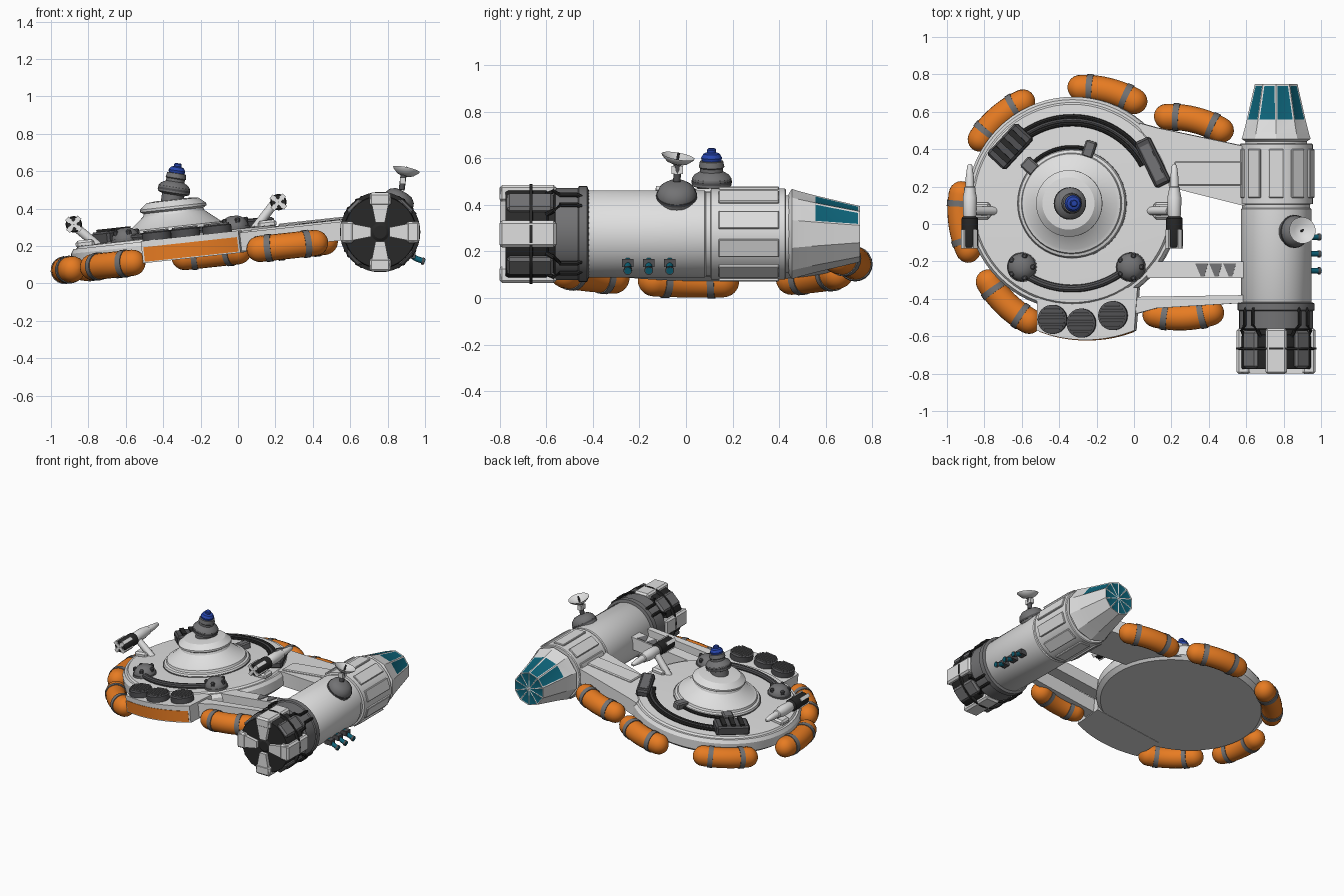
import bpy, bmesh, math
from math import sin, cos, pi, radians, sqrt
from mathutils import Matrix, Vector


def mat(name, r, g, b):
    m = bpy.data.materials.new(name)
    m.diffuse_color = (r, g, b, 1)
    return m


LIGHT = mat("light_grey", 0.74, 0.74, 0.74)
PALE = mat("pale_white", 0.85, 0.85, 0.85)
MID = mat("mid_grey", 0.17, 0.17, 0.175)
DARK = mat("dark_grey", 0.08, 0.08, 0.085)
BLACK = mat("near_black", 0.022, 0.022, 0.022)
ORANGE = mat("tank_orange", 0.80, 0.20, 0.016)
TEAL = mat("teal_glass", 0.004, 0.125, 0.19)
BLUE = mat("sensor_blue", 0.02, 0.06, 0.42)

I = Matrix.Identity(4)
TR, ROT = Matrix.Translation, Matrix.Rotation
T = TR((-0.33, 0.11, 0.255)) @ ROT(radians(-6.2), 4, 'Y')         # tilted saucer frame
P = TR((0.76, 0, 0.275)) @ ROT(radians(-90), 4, 'X')              # pod frame: local z runs to +y


def finish(name, bm, mats, M=I):
    bmesh.ops.recalc_face_normals(bm, faces=bm.faces)
    for f in bm.faces:
        f.smooth = True
    me = bpy.data.meshes.new(name)
    bm.to_mesh(me)
    bm.free()
    me.transform(M)
    me.set_sharp_from_angle(angle=radians(32))
    for m in (mats if isinstance(mats, list) else [mats]):
        me.materials.append(m)
    ob = bpy.data.objects.new(name, me)
    bpy.context.collection.objects.link(ob)
    return ob


def skin(bm, rings):
    vs = [[bm.verts.new(p) for p in r] for r in rings]
    n = len(vs[0])
    for a, b in zip(vs, vs[1:]):
        for i in range(n):
            bm.faces.new((a[i], a[(i + 1) % n], b[(i + 1) % n], b[i]))
    bm.faces.new(vs[0])
    bm.faces.new(vs[-1])


def lathe(name, prof, m, M=I, n=32):
    bm = bmesh.new()
    skin(bm, [[(r * cos(2 * pi * i / n), r * sin(2 * pi * i / n), z) for i in range(n)] for r, z in prof])
    return finish(name, bm, m, M)


def sweep(name, pts, radii, m, M=I, n=12):
    pts = [Vector(p) for p in pts]
    if not isinstance(radii, list):
        radii = [radii] * len(pts)
    rings = []
    for i, p in enumerate(pts):
        t = (pts[min(i + 1, len(pts) - 1)] - pts[max(i - 1, 0)]).normalized()
        u = t.cross(Vector((0, 0, 1)) if abs(t.z) < 0.9 else Vector((1, 0, 0))).normalized()
        w = t.cross(u)
        rings.append([p + radii[i] * (u * cos(2 * pi * k / n) + w * sin(2 * pi * k / n)) for k in range(n)])
    bm = bmesh.new()
    skin(bm, rings)
    return finish(name, bm, m, M)


def box(name, c, s, m, M=I, rz=0, bevel=0):
    bm = bmesh.new()
    bmesh.ops.create_cube(bm, size=1, matrix=Matrix.Diagonal((*s, 1)))
    if bevel:
        bmesh.ops.bevel(bm, geom=bm.edges[:], offset=bevel, segments=1, affect='EDGES')
    return finish(name, bm, m, M @ TR(c) @ ROT(rz, 4, 'Z'))


def prism(name, outline, z0, z1, m, M=I):
    bm = bmesh.new()
    skin(bm, [[(x, y, z) for x, y in outline] for z in (z0, z1)])
    return finish(name, bm, m, M)


def arc(r, a0, a1, z=0, n=24, c=(0, 0)):
    return [(c[0] + r * cos(radians(a0 + (a1 - a0) * i / n)), c[1] + r * sin(radians(a0 + (a1 - a0) * i / n)), z)
            for i in range(n + 1)]


def xy(pts):
    return [p[:2] for p in pts]


# saucer plate and stepped dome
lathe("saucer_plate", [(0.54, -0.125), (0.57, -0.10), (0.57, -0.035), (0.555, -0.012), (0.54, -0.012), (0.53, 0),
                       (0.31, 0.012)], LIGHT, T, 72)
lathe("saucer_dome", [(0.30, 0), (0.285, 0.03), (0.27, 0.035), (0.265, 0.05), (0.245, 0.055), (0.165, 0.12),
                      (0.16, 0.135), (0.178, 0.145), (0.178, 0.158), (0.14, 0.19), (0.09, 0.195)], LIGHT, T, 48)
lathe("dome_groove", [(0.295, 0), (0.295, 0.018), (0.28, 0.018)], MID, T, 48)

# front extension with orange panel and three slatted vents
prism("front_extension", xy(arc(0.7, -112, -68, c=(0.07, -0.03))) + [(0.35, -0.45), (-0.19, -0.45)], -0.127, -0.008, LIGHT, T)
prism("front_orange_panel", xy(arc(0.703, -111, -69, c=(0.07, -0.03)) + arc(0.65, -69, -111, c=(0.07, -0.03))),
      -0.12, -0.042, ORANGE, T)
for x, y in ((-0.105, -0.62), (0.05, -0.64), (0.22, -0.60)):
    lathe("vent_drum", [(0.078, -0.02), (0.078, 0.03), (0.066, 0.035)], DARK, T @ TR((x, y, 0)))
    for k in range(-3, 4):
        d = k * 0.018
        box("vent_slat", (x, y + d, 0.038), (2 * sqrt(0.068 ** 2 - d * d), 0.008, 0.012), MID, T)

# bridges from saucer to pod
prism("rear_bridge", [(0.36, 0.43), (0.45, 0.405), (0.95, 0.30), (0.95, -0.02), (0.55, 0.08), (0.45, 0.05)],
      -0.11, -0.006, LIGHT, T)
box("rear_bridge_panel", (0.73, 0.16, -0.005), (0.36, 0.13, 0.02), LIGHT, T, bevel=0.006)
prism("front_bridge", [(0.4, -0.31), (0.95, -0.31), (0.95, -0.40), (0.4, -0.40)], -0.10, -0.01, LIGHT, T)
for x in (0.66, 0.735, 0.81):
    prism("front_bridge_recess", [(x, -0.32), (x + 0.07, -0.32), (x + 0.05, -0.39), (x + 0.03, -0.39)],
          -0.012, -0.006, MID, T)
prism("front_rail", [(0.3, -0.50), (0.95, -0.49), (0.95, -0.53), (0.45, -0.56), (0.3, -0.6)], -0.12, -0.02, LIGHT, T)

# orange tanks: curved capsules with two straps, (x, y, outward angle)
for x, y, a in ((-0.728, 0.558, 131), (-0.152, 0.70, 76), (0.313, 0.545, 76), (-0.928, 0.01, 187),
                (-0.69, -0.42, 226), (0.255, -0.487, -88)):
    out = Vector((cos(radians(a)), sin(radians(a)), 0))
    tan = Vector((-out.y, out.x, 0))
    mid = Vector((x + 0.33, y - 0.11, -0.118)) + out * 0.012

    def on(t):
        return mid + out * 0.55 * (cos(t / 0.55) - 1) + tan * 0.55 * sin(t / 0.55)
    R, h = 0.07, 0.15
    ts = [(-h - R * cos(pi / 2 * k / 6), max(R * sin(pi / 2 * k / 6), 0.002)) for k in range(7)]
    ts += [(-h + 2 * h * k / 10, R) for k in range(1, 10)] + [(-t, r) for t, r in reversed(ts)]
    sweep("orange_tank", [on(t) for t, r in ts], [r for t, r in ts], ORANGE, T, 20)
    for s in (-0.1, 0.1):
        sweep("tank_strap", [on(s - 0.016), on(s), on(s + 0.016)], 0.0745, MID, T, 20)

# curved rails, equipment boxes and ball housings on the saucer
for i, r in enumerate((0.425, 0.445, 0.465)):
    sweep("rear_rail", arc(r, 28, 132, 0.012), 0.012, (BLACK, DARK, BLACK)[i], T, 8)
sweep("front_pipe", arc(0.455, 231, 313, 0.015), 0.02, DARK, T, 10)
sweep("inner_pipe", arc(0.30, 74, 138, 0.02), 0.011, BLACK, T, 8)
box("rail_box_left", (-0.33, 0.305, 0.03), (0.13, 0.23, 0.07), DARK, T, radians(-43), 0.012)
for k in (-1, 0, 1):
    box("box_rib", (-0.33 + 0.042 * k, 0.305 + 0.045 * k, 0.065), (0.11, 0.03, 0.025), BLACK, T, radians(-43))
box("rail_box_right", (0.435, 0.22, 0.02), (0.09, 0.27, 0.05), DARK, T, radians(26), 0.012)
box("rail_box_cover", (0.435, 0.22, 0.043), (0.05, 0.2, 0.012), MID, T, radians(26))
box("clamp_left", (-0.225, 0.20, 0.025), (0.07, 0.08, 0.05), MID, T, radians(48), 0.008)
box("clamp_right", (0.095, 0.29, 0.03), (0.06, 0.09, 0.05), MID, T, radians(-18), 0.008)
for x in (-0.27, 0.315):
    lathe("ball_housing", [(0.08, 0), (0.08, 0.015)] + [(0.075 * cos(k * pi / 12), 0.015 + 0.06 * sin(k * pi / 12))
                                                       for k in range(6)], MID, T @ TR((x, -0.34, 0)), 24)
    for k in range(5):
        a = k * 2 * pi / 5
        lathe("ball_knob", [(0.014, 0), (0.014, 0.02), (0.008, 0.026)], DARK,
              T @ TR((x + 0.062 * cos(a), -0.34 + 0.062 * sin(a), 0.035)), 10)

# sensor turret on the dome
S = TR((-0.352, 0.11, 0.44)) @ ROT(radians(9), 4, 'Y')
lathe("turret_base", [(0.06, -0.01), (0.06, 0.035), (0.085, 0.045), (0.085, 0.075), (0.075, 0.09), (0.05, 0.105),
                      (0.05, 0.12), (0.055, 0.125), (0.05, 0.15), (0.03, 0.155)], MID, S)
lathe("turret_collar", [(0.087, 0.055), (0.087, 0.066)], DARK, S)
lathe("turret_lens", [(0.042, 0.15), (0.045, 0.165), (0.035, 0.182), (0.02, 0.188)], BLUE, S, 20)
lathe("turret_cap", [(0.02, 0.18), (0.02, 0.20), (0.015, 0.205)], BLUE, S, 16)

# twin side guns, mirrored in the saucer frame
for s in (-1, 1):
    G = T @ TR((s * 0.55 + 0.012, 0, 0.12)) @ ROT(radians(-90), 4, 'X')
    lathe("gun_body", [(0.03, -0.08), (0.036, -0.06), (0.038, 0.03), (0.03, 0.07), (0.03, 0.085), (0.024, 0.09),
                       (0.022, 0.14), (0.014, 0.2), (0.008, 0.21)], PALE, G, 20)
    lathe("gun_motor", [(0.038, -0.235), (0.044, -0.225), (0.044, -0.08), (0.03, -0.065)], BLACK, G, 20)
    for k in range(4):
        K = G @ ROT(pi / 4 + k * pi / 2, 4, 'Z')
        box("gun_fin", (0.037, 0, -0.19), (0.024, 0.026, 0.10), PALE, K)
        box("gun_spoke", (0.022, 0, -0.236), (0.04, 0.018, 0.01), PALE, K)
    sweep("gun_arm", [(s * 0.535, -0.04, 0.11), (s * 0.41, -0.04, -0.02)], 0.024, LIGHT, T)
    box("gun_lug", (s * 0.49, -0.04, 0.01), (0.1, 0.09, 0.04), LIGHT, T, bevel=0.012)

# pod hull with panelled band
lathe("pod_hull", [(0.17, -0.45), (0.188, -0.42), (0.188, 0.08), (0.182, 0.085), (0.182, 0.105), (0.196, 0.108),
                   (0.196, 0.425), (0.19, 0.43), (0.165, 0.43), (0.165, 0.46)], LIGHT, P, 64)
for k in range(10):
    box("band_panel", (0.194, 0, 0.27), (0.02, 0.08, 0.26), LIGHT, P @ ROT((k + 0.5) * pi / 5, 4, 'Z'), bevel=0.004)

# faceted cockpit: panes are inset on upper facets and on the nose
bm = bmesh.new()
skin(bm, [[(r * cos(2 * pi * (i + 0.5) / 10), r * sin(2 * pi * (i + 0.5) / 10), z) for i in range(10)]
          for r, z in ((0.17, 0.44), (0.194, 0.455), (0.187, 0.475), (0.167, 0.55), (0.12, 0.748))])
nose = [f for f in bm.faces if all(v.co.z > 0.74 for v in f.verts)]
fan = bmesh.ops.poke(bm, faces=nose)['faces']
bm.normal_update()
side = [f for f in bm.faces if 0.62 < f.calc_center_median().z < 0.7 and f.calc_center_median().y < -0.03]
for group, t in ((side, 0.012), (fan, 0.009)):
    bmesh.ops.inset_individual(bm, faces=group, thickness=t, depth=-0.002)
    for f in group:
        f.material_index = 1
finish("cockpit", bm, [LIGHT, TEAL], P)

# engine: dark core, flange, alternating blocks, spokes and pipes
lathe("engine_core", [(0.19, -0.775), (0.195, -0.765), (0.195, -0.60), (0.18, -0.59), (0.18, -0.44)], BLACK, P, 40)
lathe("engine_flange", [(0.185, -0.565), (0.198, -0.56), (0.198, -0.465), (0.206, -0.46), (0.206, -0.425),
                        (0.188, -0.418)], MID, P, 48)
lathe("engine_ring", [(0.17, -0.675), (0.215, -0.672), (0.215, -0.66), (0.17, -0.657)], BLACK, P, 40)
for k in range(8):
    K = P @ ROT(k * pi / 4, 4, 'Z')
    if k % 2 == 0:
        box("engine_block", (0.175, 0, -0.68), (0.072, 0.115, 0.245), LIGHT, K, bevel=0.012)
        prism("engine_spoke", [(0.05, -0.025), (0.2, -0.055), (0.2, 0.055), (0.05, 0.025)], -0.80, -0.765, LIGHT, K)
    else:
        box("engine_dark_block", (0.172, 0, -0.67), (0.07, 0.105, 0.20), MID, K, bevel=0.012)
        for y in (-0.03, 0.03):
            sweep("engine_pipe", [(0.19, y, -0.44), (0.208, y, -0.47), (0.208, y, -0.54), (0.2, y * 2, -0.57),
                                  (0.18, y * 2, -0.60)], 0.01, BLACK, K, 8)
lathe("engine_hub", [(0.035, -0.785), (0.05, -0.775), (0.05, -0.76)], BLACK, P, 16)

# dish antenna on top of the pod
D = TR((0.76, -0.04, 0.275)) @ ROT(radians(31), 4, 'Y')
lathe("dish_base", [(0.085, 0.17), (0.085, 0.20), (0.075, 0.225), (0.05, 0.245), (0.02, 0.25)], MID, D, 28)
lathe("dish_base_ring", [(0.088, 0.185), (0.088, 0.197)], DARK, D, 28)
sweep("dish_stem", [(0.875, -0.04, 0.50), (0.88, -0.037, 0.54), (0.885, -0.037, 0.58)], 0.016, DARK)
box("dish_joint", (0.88, -0.037, 0.55), (0.03, 0.05, 0.035), LIGHT)
E = TR((0.893, -0.04, 0.575)) @ ROT(radians(12), 4, 'Y') @ ROT(radians(-10), 4, 'X')
lathe("dish", [(0.02, 0), (0.045, 0.008), (0.07, 0.03), (0.072, 0.036), (0.066, 0.034), (0.04, 0.016), (0.01, 0.01)],
      LIGHT, E, 28)
sweep("dish_feed", [(0, 0, 0.01), (0, 0, 0.05)], 0.006, DARK, E, 8)

# three teal-tipped nozzles low on the outer side of the pod
for y in (-0.07, -0.16, -0.25):
    box("nozzle_mount", (0.925, y, 0.15), (0.05, 0.05, 0.035), DARK)
    sweep("nozzle_tube", [(0.91, y, 0.16), (0.955, y, 0.132), (0.999, y, 0.117)], 0.015, TEAL)
    sweep("nozzle_tip", [(0.983, y, 0.1205), (0.996, y, 0.1175)], 0.019, DARK)
